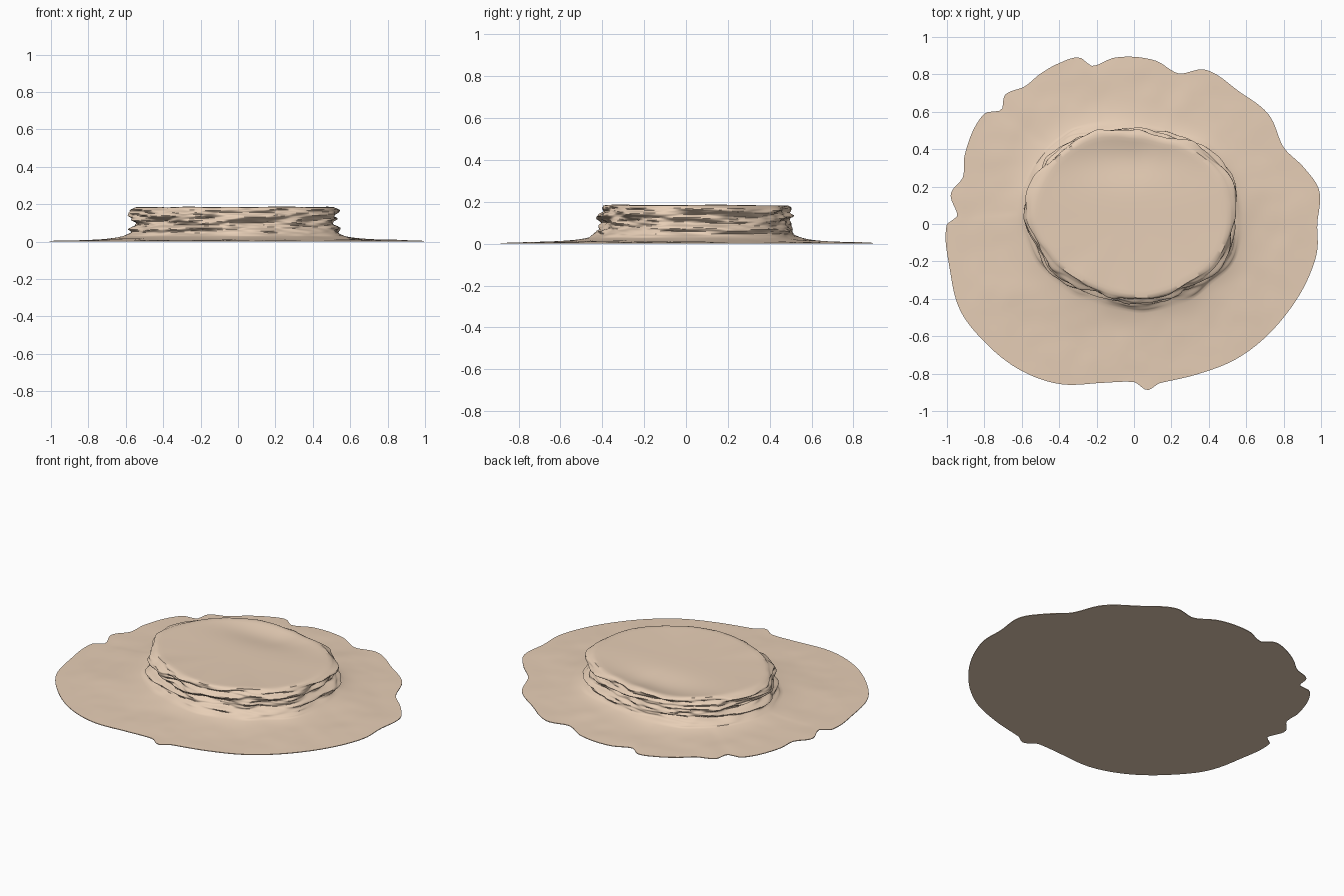
import bpy, bmesh, math
from mathutils import Vector, noise

if "Cube" in bpy.data.objects:
    bpy.data.objects.remove(bpy.data.objects["Cube"])

N = 288
# plan outlines (x, y)
GROUND = [(.98, 0), (.99, .18), (.91, .3), (.80, .41), (.72, .585), (.56, .71), (.38, .825), (.24, .805),
          (.11, .875), (-.1, .89), (-.225, .845), (-.29, .89), (-.4, .86), (-.505, .80), (-.585, .735),
          (-.69, .69), (-.71, .61), (-.8, .59), (-.905, .37), (-.915, .25), (-.98, .16), (-.945, .04),
          (-1, 0), (-.985, -.24), (-.93, -.46), (-.8, -.63), (-.61, -.78), (-.4, -.855), (-.18, -.85),
          (0, -.845), (.07, -.888), (.14, -.85), (.35, -.80), (.55, -.72), (.80, -.50), (.94, -.27), (.98, -.14)]
RIM = [(.51, .13), (.47, .265), (.35, .39), (.16, .45), (-.02, .485), (-.24, .47), (-.4, .38), (-.505, .24),
       (-.555, .05), (-.505, -.1), (-.4, -.24), (-.18, -.36), (0, -.405), (.16, -.385), (.35, -.29), (.485, -.14)]
C = Vector((-.02, .04))


def polar(points, centre):
    """Smooth periodic radius function r(angle) through the outline."""
    p = sorted((math.atan2(y - centre[1], x - centre[0]) % math.tau, math.hypot(x - centre[0], y - centre[1]))
               for x, y in points)
    n = len(p)

    def at(i):
        return p[i % n][0] + math.tau * (i // n), p[i % n][1]

    def slope(i):
        (a0, r0), (a1, r1) = at(i - 1), at(i + 1)
        return (r1 - r0) / (a1 - a0)

    def radius(a):
        a %= math.tau
        i = max([k for k in range(-1, n) if at(k)[0] <= a])
        (a0, r0), (a1, r1) = at(i), at(i + 1)
        h = a1 - a0
        t = (a - a0) / h
        return (r0 * (2*t**3 - 3*t*t + 1) + r1 * (3*t*t - 2*t**3)
                + h * (slope(i) * (t**3 - 2*t*t + t) + slope(i + 1) * (t**3 - t*t)))
    return radius


def lerp_table(table, x):
    for (x0, v0), (x1, v1) in zip(table, table[1:]):
        if x <= x1:
            return v0 + (v1 - v0) * (x - x0) / (x1 - x0)
    return table[-1][1]


ground_r, rim_r = polar(GROUND, (0, 0)), polar(RIM, C)
angles = [math.tau * i / N for i in range(N)]
dirs = [Vector((math.cos(a), math.sin(a))) for a in angles]

# cliff flare by height: (z, outward offset)
FLARE = [(.03, .055), (.045, .03), (.07, .015), (.10, .0), (.13, .005), (.15, .01), (.17, .006), (.185, -.012)]


def strata(d, z):
    """Layered rock: ledges long around the rim, thin in height."""
    q = Vector((d.x * 2.6, d.y * 2.6, z * 36))
    v = noise.noise(q) * .042 + noise.noise(q * 2.1 + Vector((7, 3, 1))) * .016
    fade = min(1, (z - .02) / .04) * min(1, max(0, (.188 - z) / .02))
    return v * max(0, fade)


def cliff(d, a, z):
    p = C + d * (rim_r(a) + lerp_table(FLARE, z) + strata(d, z))
    return Vector((p.x, p.y, z + .006 * noise.noise(Vector((d.x * 2, d.y * 2, 4))) * (z / .18)))


def top_height(x, y, t):
    dip = .022 * math.exp(-((x + .06) / .3) ** 2 - ((y - .36) / .14) ** 2) * (1 - t ** 8)
    return .186 - .006 * (1 - t * t) - dip


bm = bmesh.new()
rings = []
# flat underside edge, then the ground apron from outside to the cliff foot
rings.append([bm.verts.new((*(d * ground_r(a)), 0)) for d, a in zip(dirs, angles)])
for k in range(27):
    t = k / 27
    ring = []
    for d, a in zip(dirs, angles):
        foot = cliff(d, a, .03)
        outer = d * ground_r(a)
        p = outer.lerp(foot.xy, t)
        bump = noise.noise(Vector((p.x * 4, p.y * 4, 2))) * .006 + noise.noise(Vector((p.x * 9, p.y * 9, 5))) * .002
        z = .004 + (foot.z - .004) * (.4 * t + .6 * t ** 6) + bump * math.sin(math.pi * t)
        ring.append(bm.verts.new((p.x, p.y, max(.003, z))))
    rings.append(ring)
# banded cliff wall
for k in range(40):
    z = .03 + .153 * k / 39
    rings.append([bm.verts.new(cliff(d, a, z)) for d, a in zip(dirs, angles)])
# dished summit
lip = [v.co.copy() for v in rings[-1]]
for k in range(1, 22):
    t = 1 - k / 22
    ring = []
    for v in lip:
        p = C.lerp(v.xy, t)
        z = top_height(p.x, p.y, t)
        ring.append(bm.verts.new((p.x, p.y, z + (v.z - .183) * t ** 3)))
    rings.append(ring)
for r0, r1 in zip(rings, rings[1:]):
    for i in range(N):
        j = (i + 1) % N
        bm.faces.new((r0[i], r0[j], r1[j], r1[i]))
summit = bm.verts.new((C.x, C.y, top_height(C.x, C.y, 0)))
for i in range(N):
    bm.faces.new((rings[-1][i], rings[-1][(i + 1) % N], summit))
bm.faces.new(rings[0][::-1])

mesh = bpy.data.meshes.new("mesa_rock")
bm.to_mesh(mesh)
bm.free()
mesa = bpy.data.objects.new("mesa_rock", mesh)
bpy.context.collection.objects.link(mesa)
mat = bpy.data.materials.new("sandstone")
mat.diffuse_color = (.80, .62, .47, 1)
mat.use_nodes = True
mat.node_tree.nodes["Principled BSDF"].inputs["Base Color"].default_value = mat.diffuse_color
mesh.materials.append(mat)
bpy.context.view_layer.objects.active = mesa
mesa.select_set(True)
bpy.ops.object.shade_smooth_by_angle(angle=math.radians(50))
